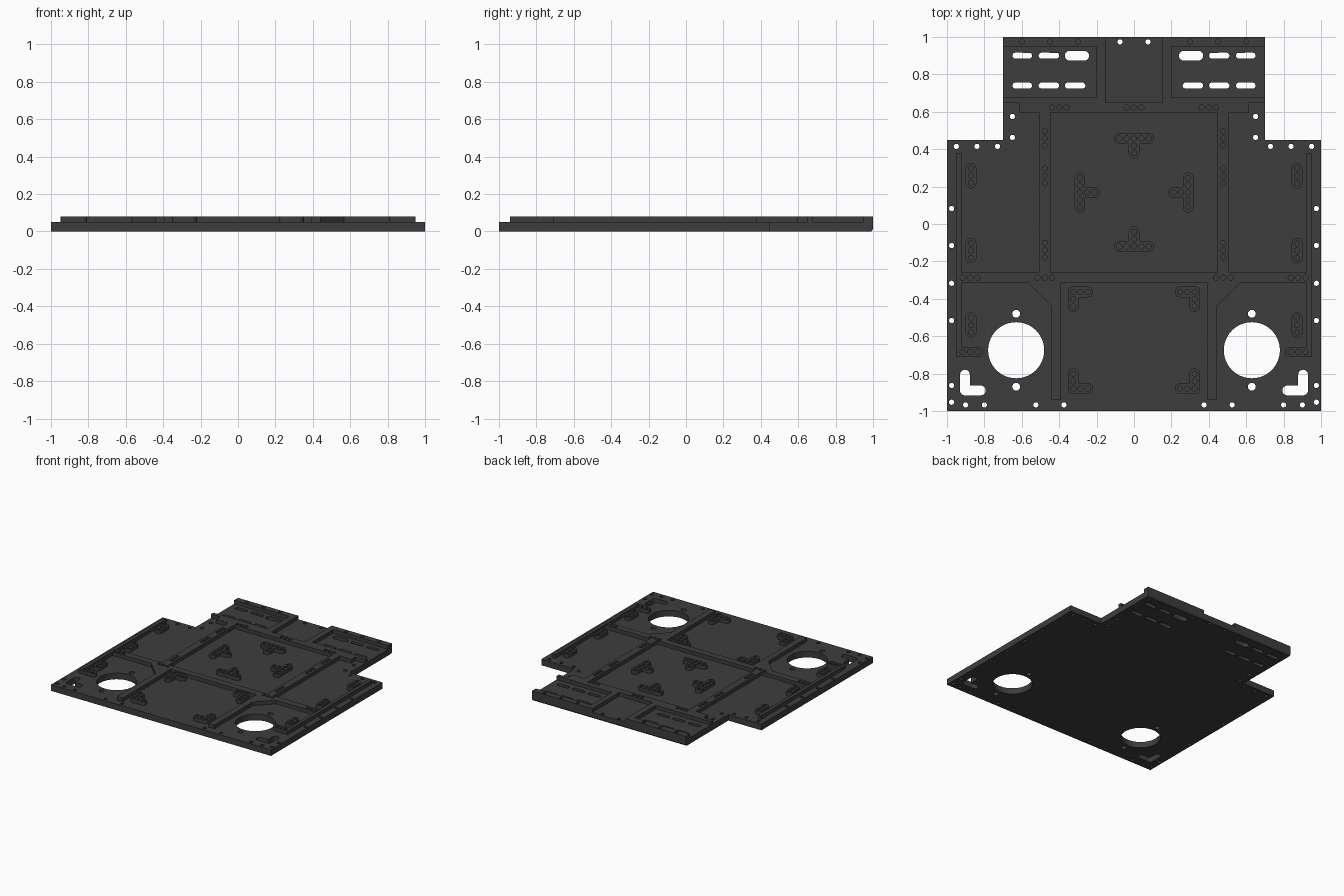
import bpy, bmesh, math

if "Cube" in bpy.data.objects:
    bpy.data.objects.remove(bpy.data.objects["Cube"])

mat = bpy.data.materials.new("dark grey")
mat.diffuse_color = (0.047, 0.047, 0.047, 1)
mat.use_nodes = True
mat.node_tree.nodes["Principled BSDF"].inputs["Base Color"].default_value = mat.diffuse_color

BASE, TOP = 0.05, 0.08      # base plate height, rib height
PAD = 0.029                 # half width of screw pads
HOLE = 0.014                # screw hole radius
PITCH = 0.039               # spacing of screw holes


def arc(cx, cy, r, a0, a1, n):
    return [(cx + r * math.cos(math.radians(a0 + (a1 - a0) * i / n)),
             cy + r * math.sin(math.radians(a0 + (a1 - a0) * i / n))) for i in range(n + 1)]


def circle(x, y, r=HOLE, n=16):
    return arc(x, y, r, 0, 360, n)[:-1]


def rect(x0, x1, y0, y1):
    return [(x0, y0), (x1, y0), (x1, y1), (x0, y1)]


def star(cx, cy, r, arms):
    """Outline of round-ended arms (angle, length) meeting at a centre."""
    pts = []
    arms = sorted(arms)
    for i, (a, length) in enumerate(arms):
        ca, sa = math.cos(math.radians(a)), math.sin(math.radians(a))
        pts += arc(cx + ca * length, cy + sa * length, r, a - 90, a + 90, 10)
        gap = (arms[(i + 1) % len(arms)][0] - a) % 360 or 360
        if gap < 179:       # inner corner
            b = math.radians(a + gap)
            pts.append((cx + r * (ca + math.cos(b)), cy + r * (sa + math.sin(b))))
        elif gap > 181:     # rounded outer corner
            pts += arc(cx, cy, r, a + 90, a + gap - 90, 10)[(1 if gap > 359 else 0):(-1 if gap > 359 else None)]
    return pts


def slot(x0, x1, y, r):
    return star(x0 + r, y, r, [(0, x1 - x0 - 2 * r)])


def flip(loop, s):
    return [(s * x, y) for x, y in loop]


def plate(name, loops, z0, z1):
    """Flat plate from an outline followed by its holes."""
    cu = bpy.data.curves.new(name, 'CURVE')
    cu.dimensions, cu.fill_mode, cu.extrude = '2D', 'BOTH', (z1 - z0) / 2
    for loop in loops:
        sp = cu.splines.new('POLY')
        sp.points.add(len(loop) - 1)
        for p, (x, y) in zip(sp.points, loop):
            p.co = (x, y, 0, 1)
        sp.use_cyclic_u = True
    tmp = bpy.data.objects.new(name + "_tmp", cu)
    bpy.context.collection.objects.link(tmp)
    dg = bpy.context.evaluated_depsgraph_get()
    me = bpy.data.meshes.new_from_object(tmp.evaluated_get(dg))
    bpy.data.objects.remove(tmp)
    bm = bmesh.new()
    bm.from_mesh(me)
    for v in bm.verts:
        v.co.z += (z0 + z1) / 2
    bmesh.ops.remove_doubles(bm, verts=bm.verts, dist=1e-5)
    bmesh.ops.recalc_face_normals(bm, faces=bm.faces)
    bm.to_mesh(me)
    bm.free()
    me.name = name
    me.materials.clear()
    me.materials.append(mat)
    ob = bpy.data.objects.new(name, me)
    bpy.context.collection.objects.link(ob)
    return ob


def rib(name, outline, holes=()):
    return plate(name, [outline] + [circle(x, y) for x, y in holes], BASE, TOP)


def row(x, y, dx, dy):
    return [(x + k * PITCH * dx, y + k * PITCH * dy) for k in (-1, 0, 1)]


def pad(name, cx, cy, arms):
    """Raised pad with a screw hole every pitch along each arm."""
    holes = [(cx, cy)]
    for a, n in arms:
        c, s = math.cos(math.radians(a)), math.sin(math.radians(a))
        holes += [(cx + c * k * PITCH, cy + s * k * PITCH) for k in range(1, n + 1)]
    rib(name, star(cx, cy, PAD, [(a, n * PITCH) for a, n in arms]), holes)


# Base plate with through holes
R = 0.991
outline = [(-1, -1), (1, -1), (1, .45), (.7, .45), (.7, R), (-.7, R), (-.7, .45), (-1, .45)]
half = [circle(.63, -.675, .15, 48), circle(.63, -.48, .021), circle(.63, -.87, .021)]
half += [circle(x, .415) for x in (.95, .84, .73)]
half += [circle(.975, y) for y in (.083, -.115, -.317, -.516, -.863, -.953)]
half += [circle(x, -.967) for x in (.90, .80, .525, .375)]
half += [circle(.65, .575), circle(.65, .463), circle(.075, .974)]
half.append(star(.904, -.89, .026, [(90, .085), (180, .085)]))
half += [slot(.545, .65, y, .016) for y in (.9, .74)]
half += [slot(.40, .51, y, .016) for y in (.9, .74)]
half += [slot(.24, .37, .9, .026), slot(.26, .37, .74, .016)]
plate("base_plate", [outline] + [flip(h, s) for h in half for s in (1, -1)], 0, BASE)

# Rear lip with chamfered lower edge
lip = plate("rear_lip", [rect(-.7, .7, R, 1)], 0, BASE)
for v in lip.data.vertices:
    if v.co.y > .999 and v.co.z < .01:
        v.co.z = .013

# Cross ribs
rib("rear_cross_rib", rect(-.615, .615, .595, .65),
    [h for x in (-.4, 0, .4) for h in row(x, .623, 1, 0)])
rib("middle_cross_rib", rect(-.95, .95, -.315, -.26),
    [h for x in (-.877, -.477, .477, .877) for h in row(x, -.287, 1, 0)])

for s, side in ((-1, "left"), (1, "right")):
    # Rear block around the slotted pocket
    rib(side + "_rear_block", flip([(.7, .65), (.152, .65), (.152, 1), (.7, 1),
        (.7, .95), (.2, .95), (.2, .68), (.7, .68)], s),
        [(s * x, .975) for x in (.3, .45, .6)])
    # Long ribs
    rib(side + "_column_rib", flip(rect(.447, .507, -.26, .595), s),
        [h for y in (.457, .257, -.14) for h in row(s * .477, y, 0, 1)])
    rib(side + "_front_rib", flip([(.39, -.315), (.39, -.94), (.442, -.94),
                                   (.442, -.44), (.567, -.315)], s))
    # Side strips and foot pad
    rib(side + "_side_strip", flip(rect(.922, .95, -.26, .38), s))
    rib(side + "_front_side_strip", flip(rect(.922, .95, -.658, -.315), s))
    foot = [(.95, -.658), (.95, -.712)] + arc(.833, -.685, .027, 270, 90, 10)
    rib(side + "_foot_pad", flip(foot, s), row(s * .877, -.685, 1, 0))
    # Straight screw pads
    for i, y in enumerate((.258, -.142, -.54)):
        pad(f"{side}_side_pad_{i}", s * .872, y, [(90, 1), (270, 1)])
    # Corner screw pads
    inward = 180 if s > 0 else 0
    pad(side + "_corner_pad_rear", s * .325, -.363, [(inward, 2), (270, 2)])
    pad(side + "_corner_pad_front", s * .325, -.88, [(inward, 2), (90, 2)])
    # Sideways tee pads
    pad(side + "_tee_pad", s * .29, .168, [(90, 2), (270, 2), (inward, 2)])

# Centre tee pads
pad("rear_tee_pad", 0, .457, [(0, 2), (180, 2), (270, 2)])
pad("front_tee_pad", 0, -.12, [(0, 2), (180, 2), (90, 2)])

# Smooth hole walls, keep sharp edges
for ob in bpy.data.objects:
    ob.select_set(True)
    bpy.context.view_layer.objects.active = ob
bpy.ops.object.shade_smooth_by_angle()
